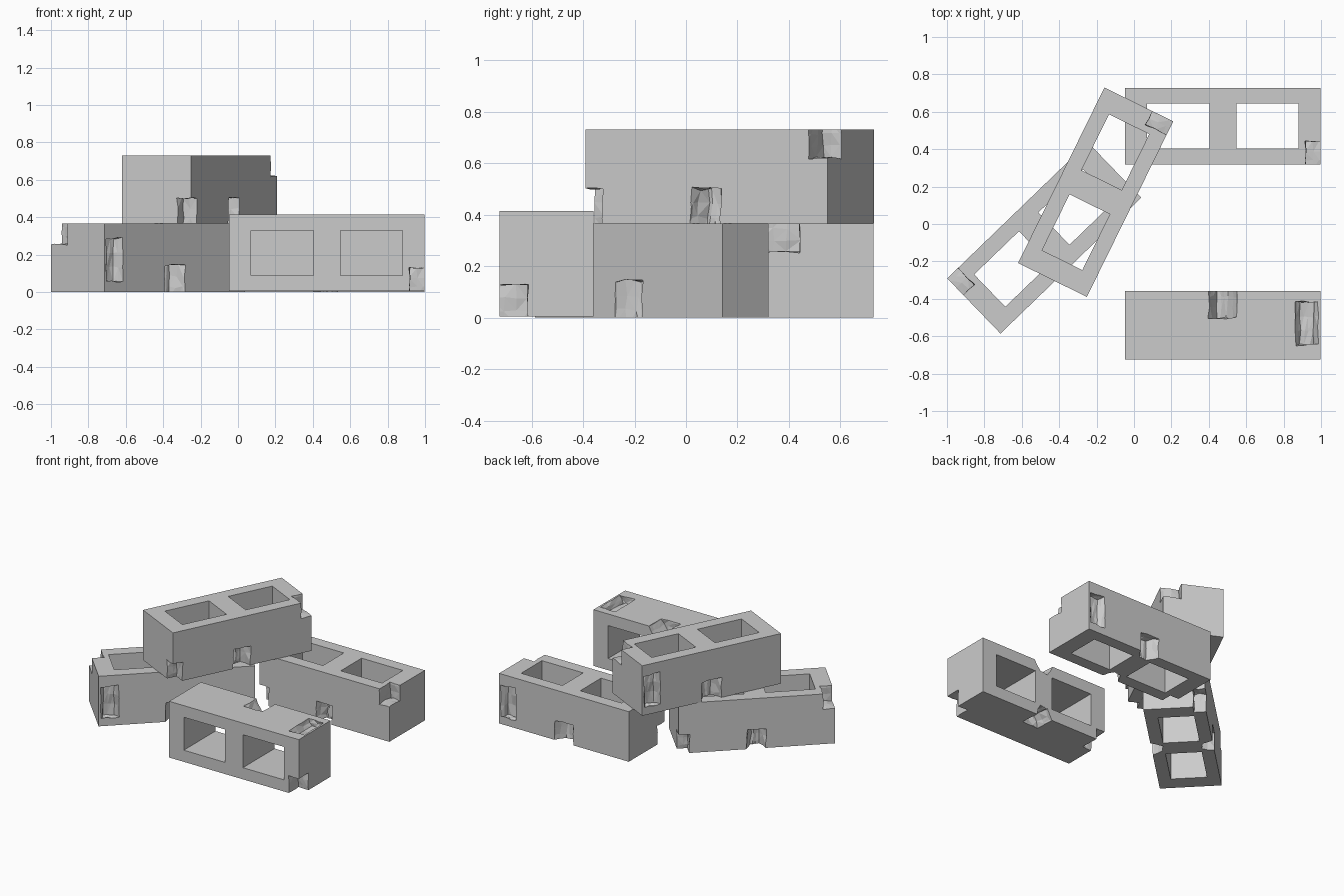
import bpy, bmesh, math, random
from mathutils import Vector

if "Cube" in bpy.data.objects:
    bpy.data.objects.remove(bpy.data.objects["Cube"])

random.seed(4)
L, W, H = 1.046, 0.41, 0.365   # block size


def box(name, lo, hi, cuts=0, jitter=0.0, inner=1.0, side=1):
    """Box from lo to hi; chip cutters are subdivided, roughened and
    narrowed in x towards the inside of the block (away from side*y)."""
    lo, hi = Vector(lo), Vector(hi)
    bm = bmesh.new()
    bmesh.ops.create_cube(bm, size=1)
    if cuts:
        bmesh.ops.subdivide_edges(bm, edges=bm.edges[:], cuts=cuts, use_grid_fill=True)
    mid, size = (lo + hi) / 2, hi - lo
    for v in bm.verts:
        depth = 0.5 - side * v.co.y
        v.co.x *= 1 + (inner - 1) * depth ** 1.5
        v.co = mid + v.co * size
        v.co += Vector([random.uniform(-jitter, jitter) for _ in range(3)])
    if cuts:
        bmesh.ops.triangulate(bm, faces=bm.faces[:])
    me = bpy.data.meshes.new(name)
    bm.to_mesh(me)
    bm.free()
    ob = bpy.data.objects.new(name, me)
    bpy.context.collection.objects.link(ob)
    return ob


X, Y, Z, E = L / 2, W / 2, H / 2, 0.03
block = box("block_back", (-X, -Y, -Z), (X, Y, Z))

cutters = [
    # two square cores
    box("core_a", (-0.405, -0.12, -1), (-0.072, 0.12, 1)),
    box("core_b", (0.072, -0.12, -1), (0.405, 0.12, 1)),
    # broken top corner and bottom corner
    box("chip_top", (X - 0.08, -Y - E, Z - 0.11), (X + E, -Y + 0.125, Z + E), 2, 0.005, 1, -1),
    box("chip_low", (-X - E, -Y - E, -Z - E), (-X + 0.07, -Y + 0.08, -Z + 0.135), 2, 0.006, 1, -1),
    # notches in the bottom edge of both long sides
    box("notch_front", (-0.075, -Y - E, -Z - E), (0.07, -Y + 0.075, -Z + 0.135), 2, 0.007, 0.35, -1),
    box("notch_back", (-0.085, Y - 0.075, -Z - E), (0.085, Y + E, -Z + 0.145), 2, 0.007, 0.35, 1),
    # gouge near the end of one long side
    box("gouge", (0.38, Y - 0.05, -0.125), (0.516, Y + E, 0.105), 2, 0.006, 0.5, 1),
]
for c in cutters:
    c.hide_render = True
    m = block.modifiers.new(c.name, 'BOOLEAN')
    m.operation, m.object, m.solver = 'DIFFERENCE', c, 'EXACT'

# bake the chipped block once, then share its mesh
dg = bpy.context.evaluated_depsgraph_get()
mesh = bpy.data.meshes.new_from_object(block.evaluated_get(dg))
block.modifiers.clear()
block.data = mesh
for c in cutters:
    bpy.data.objects.remove(c)

# stack: position and rotation of each block
stack = [
    ("block_back", (0.475, 0.523, Z), (0, 0, 0)),
    ("block_on_side", (0.475, -0.542, Y + 0.004), (90, 0, 0)),
    ("block_left", (-0.48, -0.075, Z), (0, 0, 224)),
    ("block_top", (-0.205, 0.17, Z + H), (0, 0, 63.8)),
]
for name, loc, rot in stack:
    ob = bpy.data.objects.get(name)
    if ob is None:
        ob = bpy.data.objects.new(name, mesh)
        bpy.context.collection.objects.link(ob)
    ob.location = loc
    ob.rotation_euler = [math.radians(a) for a in rot]
